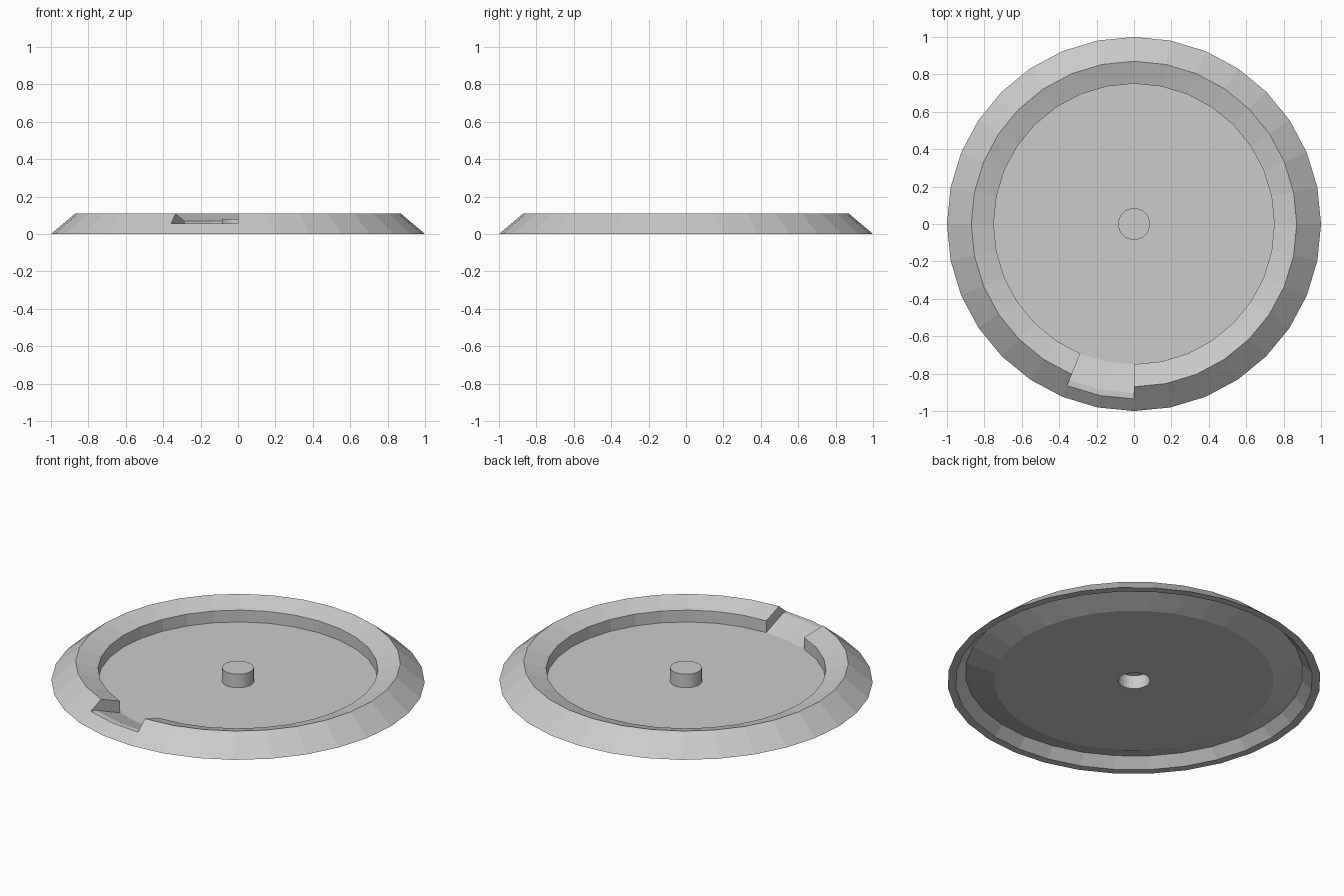
import bpy, bmesh
from math import cos, sin, radians

if "Cube" in bpy.data.objects:
    bpy.data.objects.remove(bpy.data.objects["Cube"])

SIDES = 32
STEP = 360 / SIDES


def point(p, step):
    a = radians(step * STEP)
    return (p[0] * cos(a), p[0] * sin(a), p[1])


def sweep(bm, profile, first, last):
    """Revolve an open (radius, height) profile between two angular steps."""
    for s in range(first, last):
        for p, q in zip(profile, profile[1:]):
            pts = [point(p, s), point(q, s), point(q, s + 1), point(p, s + 1)]
            if p[0] == 0:
                pts = pts[:3]
            bm.faces.new([bm.verts.new(v) for v in pts])


def cap(bm, section, step, flip):
    pts = [point(p, step) for p in section]
    if flip:
        pts.reverse()
    bm.faces.new([bm.verts.new(v) for v in pts])


def finish(bm, name):
    bmesh.ops.remove_doubles(bm, verts=bm.verts, dist=1e-5)
    mesh = bpy.data.meshes.new(name)
    bm.to_mesh(mesh)
    bm.free()
    obj = bpy.data.objects.new(name, mesh)
    bpy.context.collection.objects.link(obj)
    return obj


# Raised rim: sloped outside, hollow groove underneath, notch at the front
foot, lip_top, crest = (0.75, 0), (0.75, 0.07), (0.87, 0.11)
edge, lip, groove = (1, 0), (0.957, 0), (0.905, 0.055)
notch_edge = (0.935, 0.055)
notch_start, notch_end = 22, 24          # -112.5 to -90 degrees
rim = bmesh.new()
sweep(rim, [foot, lip_top, crest, notch_edge, edge, lip, groove, foot],
      notch_end, notch_start + SIDES)
sweep(rim, [groove, notch_edge, edge, lip, groove, foot], notch_start, notch_end)
section = [foot, lip_top, crest, notch_edge, groove]
cap(rim, section, notch_start, True)
cap(rim, section, notch_end, False)
finish(rim, "rim")

# Thin floor with a centre hole under the hub
floor = bmesh.new()
sweep(floor, [(0.085, 0), foot], 0, SIDES)
finish(floor, "floor")

# Hollow centre hub, closed on top
hub = bmesh.new()
sweep(hub, [(0, 0.08), (0.085, 0.08), (0.085, 0)], 0, SIDES)
finish(hub, "hub")
